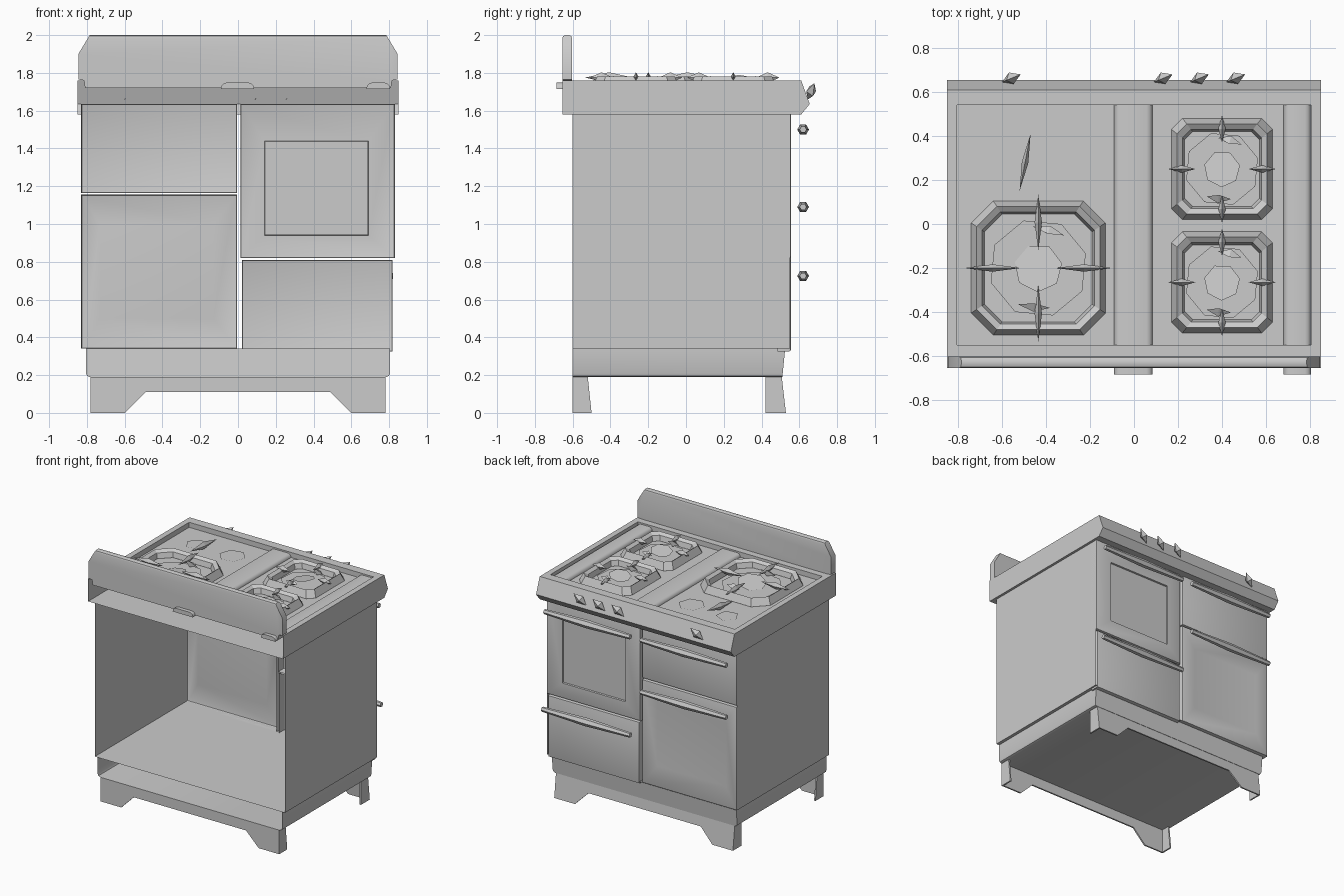
import bpy, bmesh, math
from mathutils import Vector

if "Cube" in bpy.data.objects:
    bpy.data.objects.remove(bpy.data.objects["Cube"])


def finish(name, bm, smooth=False):
    bmesh.ops.recalc_face_normals(bm, faces=bm.faces)
    me = bpy.data.meshes.new(name)
    bm.to_mesh(me)
    bm.free()
    ob = bpy.data.objects.new(name, me)
    bpy.context.collection.objects.link(ob)
    if smooth:
        bpy.context.view_layer.objects.active = ob
        ob.select_set(True)
        bpy.ops.object.shade_smooth_by_angle(angle=math.radians(40))
        ob.select_set(False)
    return ob


def box_bm(x, y, z):
    bm = bmesh.new()
    bmesh.ops.create_cube(bm, size=1)
    for v in bm.verts:
        v.co = [r[0] if c < 0 else r[1] for c, r in zip(v.co, (x, y, z))]
    return bm


def drop_faces(bm, *dirs):
    """Remove the faces pointing in the given directions."""
    bm.normal_update()
    doomed = [f for f in bm.faces if any(f.normal.dot(Vector(d)) > 0.9 for d in dirs)]
    bmesh.ops.delete(bm, geom=doomed, context='FACES')


def prism(profile, axis, lo, hi):
    """Extrude a 2D profile along x (points are y,z) or y (points are x,z)."""
    bm = bmesh.new()
    put = (lambda p, t: (t, p[0], p[1])) if axis == 'x' else (lambda p, t: (p[0], t, p[1]))
    a = [bm.verts.new(put(p, lo)) for p in profile]
    b = [bm.verts.new(put(p, hi)) for p in profile]
    bm.faces.new(a)
    bm.faces.new(b[::-1])
    for i in range(len(a)):
        j = (i + 1) % len(a)
        bm.faces.new((a[i], b[i], b[j], a[j]))
    return bm


def spindle(name, p0, p1, r, sides=4, flat=1.0):
    """Low-poly double-pointed bar."""
    p0, p1 = Vector(p0), Vector(p1)
    d = (p1 - p0).normalized()
    u = d.cross(Vector((0, 0, 1))).normalized()
    w = u.cross(d)
    bm = bmesh.new()
    ends = [bm.verts.new(p0), bm.verts.new(p1)]
    mid = (p0 + p1) / 2
    ring = []
    for i in range(sides):
        a = math.tau * i / sides
        ring.append(bm.verts.new(mid + u * r * flat * math.cos(a) + w * r * math.sin(a)))
    for i in range(sides):
        for e in ends:
            bm.faces.new((ring[i], ring[(i + 1) % sides], e))
    return finish(name, bm)


def disc(name, c, r, sides, turn=0.0, tilt=(0, 0)):
    bm = bmesh.new()
    vs = []
    for i in range(sides):
        a = math.tau * i / sides + turn
        x, y = r * math.cos(a), r * math.sin(a)
        vs.append(bm.verts.new((c[0] + x, c[1] + y, c[2] + x * tilt[0] + y * tilt[1])))
    bm.faces.new(vs)
    return finish(name, bm)


# Cabinet shell: open back, front and top
bm = box_bm((-.83, .83), (-.6, .55), (.34, 1.58))
drop_faces(bm, (0, -1, 0), (0, 1, 0), (0, 0, 1))
finish("cabinet_shell", bm)

# Plinth: open at the back, soft lower corners
bm = box_bm((-.805, .805), (-.6, .525), (.19, .34))
for v in bm.verts:
    if v.co.y > 0 and v.co.z < .3:
        v.co.y = .51
low = [e for e in bm.edges if all(v.co.z < .2 for v in e.verts) and abs(e.verts[0].co.x - e.verts[1].co.x) < .01]
bmesh.ops.bevel(bm, geom=low, offset=.02, segments=2, affect='EDGES', profile=.5)
drop_faces(bm, (0, -1, 0), (0, 0, 1))
finish("plinth", bm, True)

# Feet: arched apron sheet with tapered side plates
arch = [(-.78, .19), (-.78, 0), (-.6, 0), (-.49, .11), (.49, .11), (.6, 0), (.78, 0), (.78, .19)]
for name, y in (("front_feet", -.6), ("back_feet", .42)):
    outer = y if y < 0 else y + .075
    bm = prism(arch, 'y', outer, outer + .012)
    if y > 0:
        for v in bm.verts:
            v.co.y += .022 * (1 - v.co.z / .19)
    finish(name + "_apron", bm)
    for s in (-1, 1):
        side = [(y, .19), (y + .08, .19), (y + .1, 0), (y, 0)]
        finish(name + "_side", prism(side, 'x', s * .78, s * .768))


# Doors and drawers: open-backed panels, handles floating in front
def panel(name, x, z, inset=None, depth=0.0):
    bm = box_bm(x, (.485, .555), z)
    drop_faces(bm, (0, -1, 0))
    bm.normal_update()
    face = [f for f in bm.faces if f.normal.y > .9][0]
    bmesh.ops.bevel(bm, geom=list(face.edges), offset=.01, segments=2, affect='EDGES', profile=.5)
    if inset:
        bm.normal_update()
        face = max((f for f in bm.faces if f.normal.y > .99), key=lambda f: f.calc_area())
        bmesh.ops.inset_individual(bm, faces=[face], thickness=.1)
        mx = (x[0] + x[1]) / 2
        mz = (z[0] + z[1]) / 2
        for v in face.verts:
            v.co.x = inset[0] if v.co.x < mx else inset[1]
            v.co.z = inset[2] if v.co.z < mz else inset[3]
        if name == "window_door":
            bmesh.ops.inset_individual(bm, faces=[face], thickness=.004)
        for v in face.verts:
            v.co.y += depth
    finish(name, bm, True)


panel("window_door", (.012, .83), (.82, 1.635), (.14, .69, .94, 1.44), -.012)
panel("lower_drawer", (.02, .818), (.325, .81))
panel("upper_drawer", (-.83, -.005), (1.165, 1.635))
panel("tall_door", (-.83, -.005), (.34, 1.155), (-.73, -.13, .5, 1.0), -.012)

for name, x0, x1, z in (("window_door_handle", .05, .8, 1.5), ("lower_drawer_handle", .05, .82, .725),
                        ("upper_drawer_handle", -.79, -.04, 1.5), ("tall_door_handle", -.79, -.04, 1.09)):
    hexa = [(.62 + .031 * math.cos(i * math.tau / 6), z + .031 * math.sin(i * math.tau / 6)) for i in range(6)]
    bm = prism(hexa, 'x', x0, x1)
    for v in bm.verts:
        k = .6
        v.co.y, v.co.z = .62 + (v.co.y - .62) * k, z + (v.co.z - z) * k
    mid = [e for e in bm.edges if abs(e.verts[0].co.x - e.verts[1].co.x) > .1]
    cut = bmesh.ops.subdivide_edges(bm, edges=mid, cuts=1)
    for v in bm.verts:
        if x0 + .1 < v.co.x < x1 - .1:
            v.co.y, v.co.z = .62 + (v.co.y - .62) / k, z + (v.co.z - z) / k
    finish(name, bm, True)

# Hob: sloped-front tray, open back, sunken top
bm = prism([(-.655, 1.58), (.61, 1.58), (.655, 1.635), (.61, 1.76), (-.655, 1.76)], 'x', -.85, .85)
bmesh.ops.recalc_face_normals(bm, faces=bm.faces)
drop_faces(bm, (0, -1, 0))
bm.normal_update()
top = [f for f in bm.faces if f.normal.z > .9][0]
bmesh.ops.inset_individual(bm, faces=[top], thickness=.05)
for v in top.verts:
    v.co.x = math.copysign(.805, v.co.x)
    v.co.y = .54 if v.co.y > 0 else -.55
for f in bmesh.ops.extrude_discrete_faces(bm, faces=[top])["faces"]:
    for v in f.verts:
        v.co.z -= .04
finish("hob", bm)

# Raised ribs running front to back
for name, x in (("centre_rib", (-.09, .085)), ("side_rib", (.68, .805))):
    bm = box_bm(x, (-.685, .54), (1.715, 1.748))
    long = [e for e in bm.edges if all(v.co.z > 1.73 for v in e.verts) and abs(e.verts[0].co.y - e.verts[1].co.y) > .5]
    bmesh.ops.bevel(bm, geom=long, offset=.028, segments=3, affect='EDGES', profile=.5)
    finish(name, bm, True)

# Backsplash with clipped top corners
shape = [(-.81, 1.72), (.81, 1.72), (.815, 1.76), (.845, 1.765), (.845, 1.9), (.785, 2.0),
         (-.785, 2.0), (-.845, 1.9), (-.845, 1.765), (-.815, 1.76)]
bm = prism(shape, 'y', -.655, -.603)
crown = [e for e in bm.edges if all(v.co.z > 1.89 for v in e.verts) and abs(e.verts[0].co.y - e.verts[1].co.y) < .01
         and abs(e.verts[0].co.x + e.verts[1].co.x) < .01]
bmesh.ops.bevel(bm, geom=crown, offset=.016, segments=2, affect='EDGES', profile=.5)
finish("backsplash", bm, True)


# Burners: chamfered square pan support, plates and four prongs
def burner(name, cx, cy, h, cut, prong):
    bm = bmesh.new()
    loops = []
    for size, z in ((h, 1.725), (h - .025, 1.782), (h - .05, 1.765), (h - .06, 1.725)):
        k = cut * size / h
        pts = []
        for sx, sy in ((1, 1), (-1, 1), (-1, -1), (1, -1)):
            pair = [(sx * size, sy * (size - k)), (sx * (size - k), sy * size)]
            pts += pair if sx * sy > 0 else pair[::-1]
        loops.append([bm.verts.new((cx + x, cy + y, z)) for x, y in pts])
    for a, b in zip(loops, loops[1:]):
        for i in range(8):
            j = (i + 1) % 8
            bm.faces.new((a[i], a[j], b[j], b[i]))
    finish(name + "_pan_support", bm)
    disc(name + "_base_plate", (cx, cy, 1.727), h * .74, 8, .3)
    disc(name + "_cap", (cx, cy, 1.75), h * .36, 7, .2, (.15, -.1))
    for i in range(4):
        d = Vector((math.cos(i * math.pi / 2), math.sin(i * math.pi / 2), 0))
        c = Vector((cx, cy, 1.775))
        spindle(name + "_prong", c + d * prong[0], c + d * prong[1], .028, 4, .6)
    # flame blades around the cap
    for a in (.9, 4.2):
        c = Vector((cx, cy, 1.76))
        spindle(name + "_blade", c + Vector((math.cos(a), math.sin(a), 0)) * h * .62,
                c + Vector((math.cos(a + .8), math.sin(a + .8), .03)) * h * .62, .025, 3)


burner("large_burner", -.435, -.2, .305, .1, (.08, .335))
burner("rear_burner", .4, .25, .23, .05, (.12, .245))
burner("front_burner", .4, -.265, .23, .05, (.12, .245))

# Bare burner seats and loose prong in the remaining corner
disc("left_seat", (-.59, .325, 1.725), .085, 5, .5)
disc("right_seat", (-.27, .315, 1.725), .1, 6, .2)
spindle("loose_prong", (-.52, .15, 1.755), (-.47, .41, 1.765), .03, 4, .5)

# Control knobs
for x in (-.555, .135, .3, .465):
    spindle("knob", (x - .045, .645, 1.66), (x + .04, .68, 1.745), .035, 4, .8)
